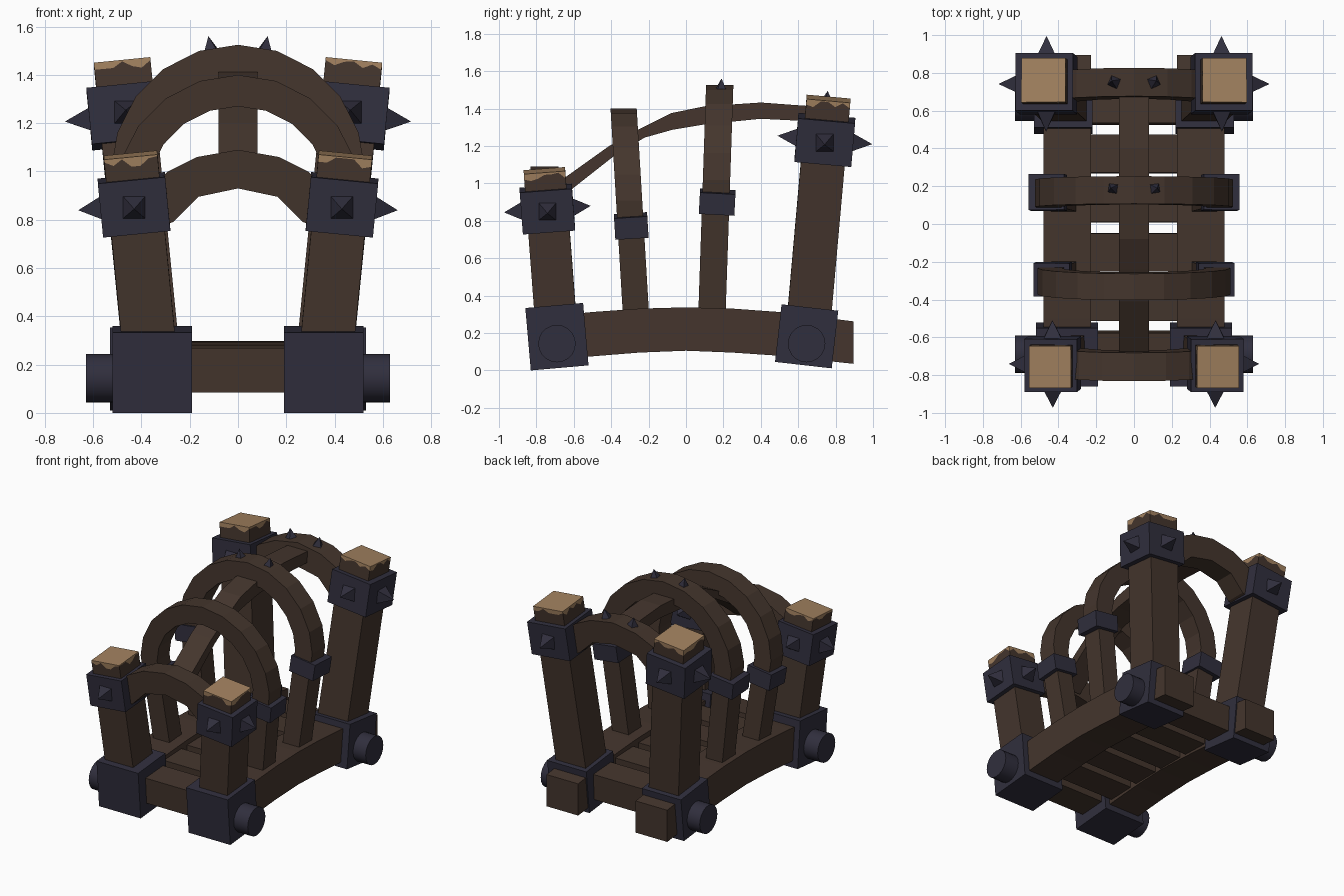
import bpy, bmesh, math, random
from mathutils import Vector, Matrix

if "Cube" in bpy.data.objects:
    bpy.data.objects.remove(bpy.data.objects["Cube"])

random.seed(4)


def material(name, rgb):
    m = bpy.data.materials.new(name)
    m.diffuse_color = (*rgb, 1)
    m.use_nodes = True
    m.node_tree.nodes["Principled BSDF"].inputs["Base Color"].default_value = m.diffuse_color
    return m


WOOD = material("dark_wood", (0.058, 0.036, 0.026))
IRON = material("dark_iron", (0.030, 0.028, 0.047))
CUT = material("cut_wood", (0.36, 0.22, 0.115))
UP = Vector((0, 0, 1))


def finish(name, bm, mats, matrix=Matrix()):
    bmesh.ops.recalc_face_normals(bm, faces=bm.faces)
    mesh = bpy.data.meshes.new(name)
    bm.to_mesh(mesh)
    bm.free()
    for m in mats:
        mesh.materials.append(m)
    ob = bpy.data.objects.new(name, mesh)
    ob.matrix_world = matrix
    bpy.context.collection.objects.link(ob)
    return ob


def box(name, center, size, mat, rot=Matrix()):
    bm = bmesh.new()
    bmesh.ops.create_cube(bm, size=1)
    bmesh.ops.scale(bm, vec=size, verts=bm.verts)
    return finish(name, bm, [mat], Matrix.Translation(center) @ rot)


def spike(name, base, direction, width, length):
    """Square pyramid standing on base and pointing along direction."""
    bm = bmesh.new()
    r = width / math.sqrt(2)
    bmesh.ops.create_cone(bm, cap_ends=True, segments=4, radius1=r, radius2=0, depth=length,
                          matrix=Matrix.Translation((0, 0, length / 2)) @ Matrix.Rotation(math.pi / 4, 4, 'Z'))
    rot = Vector(direction).to_track_quat('Z', 'Y').to_matrix().to_4x4()
    return finish(name, bm, [IRON], Matrix.Translation(base) @ rot)


def strip(name, outer, inner, width, place):
    """Bent beam: rings of four corners; place maps (u, z, w) to a point."""
    bm = bmesh.new()
    rings = []
    for (uo, zo), (ui, zi) in zip(outer, inner):
        rings.append([bm.verts.new(place(u, z, w)) for u, z, w in (
            (uo, zo, -width / 2), (uo, zo, width / 2), (ui, zi, width / 2), (ui, zi, -width / 2))])
    for a, b in zip(rings, rings[1:]):
        for i in range(4):
            j = (i + 1) % 4
            bm.faces.new((a[i], a[j], b[j], b[i]))
    bm.faces.new(rings[0])
    bm.faces.new(rings[-1])
    return finish(name, bm, [WOOD])


def arch(name, outer, inner, depth, y0, z0, slope):
    """Full arch across x from half lists running from the crown down."""
    def full(pts):
        return [(-x, z) for x, z in reversed(pts[1:])] + pts
    return strip(name, full(outer), full(inner), depth,
                 lambda u, z, w: (u, y0 + (z - z0) * slope + w, z))


def post(name, bottom, top, width):
    """Leaning post whose cut top has a ragged pale edge."""
    axis = top - bottom
    h, n = axis.length, width / 2
    rim, k = [], 6
    corners = [(-n, -n), (n, -n), (n, n), (-n, n)]
    for (ax, ay), (bx, by) in zip(corners, corners[1:] + corners[:1]):
        rim += [(ax + (bx - ax) * i / k, ay + (by - ay) * i / k) for i in range(k)]
    bm = bmesh.new()
    low = [bm.verts.new((x, y, 0)) for x, y in rim]
    mid = [bm.verts.new((x, y, h - random.choice((0.006, 0.012, 0.03, 0.04)))) for x, y in rim]
    high = [bm.verts.new((x, y, h)) for x, y in rim]
    for i in range(len(rim)):
        j = (i + 1) % len(rim)
        bm.faces.new((low[i], low[j], mid[j], mid[i]))
        bm.faces.new((mid[i], mid[j], high[j], high[i])).material_index = 1
    bm.faces.new(low)
    bm.faces.new(high).material_index = 1
    rot = UP.rotation_difference(axis).to_matrix().to_4x4()
    finish(name, bm, [WOOD, CUT], Matrix.Translation(bottom) @ rot)
    return rot


# Corner assemblies: foot block, axle stub, leaning post, spiked collar
CORNERS = [
    # label, block centre, block size, tilt, post bottom, post top, width, collar height, collar size, spike length
    ("front", (0.355, -0.69, 0.18), (0.33, 0.31, 0.335), 5, (0.365, -0.695, 0.25), (0.445, -0.757, 1.068),
     0.222, 0.862, (0.28, 0.28, 0.225), 0.095),
    ("back", (0.375, 0.645, 0.182), (0.31, 0.305, 0.31), -6.5, (0.36, 0.655, 0.25), (0.48, 0.762, 1.452),
     0.235, 1.232, (0.305, 0.305, 0.235), 0.105),
]
for s, side in ((-1, "left"), (1, "right")):
    for label, bc, bs, tilt, pb, pt, w, cz, cs, sl in CORNERS:
        tag = f"{label}_{side}"
        mx = Vector((s, 1, 1))
        box("foot_block_" + tag, Vector(bc) * mx, bs, IRON, Matrix.Rotation(math.radians(tilt), 4, 'X'))
        bm = bmesh.new()
        bmesh.ops.create_cone(bm, cap_ends=True, segments=20, radius1=0.1, radius2=0.1, depth=0.23)
        stub = finish("axle_stub_" + tag, bm, [IRON],
                      Matrix.Translation((s * 0.515, bc[1], 0.143)) @ Matrix.Rotation(math.pi / 2, 4, 'Y'))
        bpy.context.view_layer.objects.active = stub
        stub.select_set(True)
        bpy.ops.object.shade_smooth_by_angle()
        stub.select_set(False)
        bottom, top = Vector(pb) * mx, Vector(pt) * mx
        rot = post("post_" + tag, bottom, top, w)
        c = bottom.lerp(top, (cz - bottom.z) / (top.z - bottom.z))
        c.x += s * 0.006
        box("collar_" + tag, c, cs, IRON, rot)
        for i, d in enumerate(((s, 0, 0), (0, -1, 0), (0, 1, 0))):
            dv = (rot @ Vector(d)).normalized()
            spike(f"collar_spike_{i}_{tag}", c + dv * (cs[0] / 2 - 0.003), dv, 0.095, sl)

    # Curved side rail
    ys = (-0.72, -0.5, -0.25, 0, 0.25, 0.5, 0.895)
    strip("side_rail_" + side, list(zip(ys, (0.29, 0.312, 0.33, 0.337, 0.33, 0.312, 0.262))),
          list(zip(ys, (0.055, 0.075, 0.095, 0.105, 0.095, 0.078, 0.035))), 0.25,
          lambda u, z, w, s=s: (s * 0.353 + w, u, z))

    # Iron bands where the hoops meet their legs
    box("front_band_" + side, (s * 0.43, -0.293, 0.772), (0.19, 0.178, 0.115), IRON,
        Matrix.Rotation(math.radians(3.5), 4, 'X') @ Matrix.Rotation(math.radians(s * 7), 4, 'Y'))
    box("back_band_" + side, (s * 0.457, 0.167, 0.9), (0.19, 0.19, 0.115), IRON,
        Matrix.Rotation(math.radians(-3), 4, 'X') @ Matrix.Rotation(math.radians(s * 7), 4, 'Y'))

    # Small spikes on top of the two rear arches
    spike("hoop_spike_" + side, (s * 0.11, 0.188, 1.497), (s * 0.2, 0.03, 1), 0.055, 0.065)
    spike("arch_spike_" + side, (s * 0.105, 0.752, 1.43), (s * 0.2, 0.09, 1), 0.055, 0.065)

# Floor slats
for i in range(6):
    y = -0.67 + 0.26 * i
    drop = 0.05 * y * y
    box(f"floor_slat_{i + 1}", (0, y, 0.205 - drop), (0.6, 0.2, 0.185), WOOD,
        Matrix.Rotation(-0.1 * y, 4, 'X'))


# Tall hoops with straight splayed legs
def hoop(name, centre_z, R, r, depth, y0, z0, slope):
    angles = [math.radians(a) for a in (0, 18, 36, 54, 72, 88)]
    outer = [(R * math.sin(a), centre_z + R * math.cos(a)) for a in angles]
    inner = [(r * math.sin(a), centre_z + r * math.cos(a)) for a in angles]
    arch(name, outer + [(0.43, 0.28)], inner + [(0.30, 0.28)], depth, y0, z0, slope)


hoop("front_hoop", 0.89, 0.51, 0.38, 0.14, -0.27, 0.34, -0.06)
hoop("back_hoop", 1.0, 0.525, 0.39, 0.146, 0.14, 0.34, 0.034)

# Low arches joining the collars
out = [(0, 1.09), (0.17, 1.06), (0.29, 1.0), (0.38, 0.92)]
inn = [(0, 0.93), (0.165, 0.895), (0.27, 0.79), (0.33, 0.77)]
arch("front_arch", out, inn, 0.15, -0.75, 1.0, -0.08)
arch("back_arch", [(x * 1.05, z + 0.36) for x, z in out], [(x * 1.05, z + 0.36) for x, z in inn],
     0.15, 0.743, 1.35, 0.09)

# Curved roof spine
ys = (-0.69, -0.41, -0.24, -0.08, 0.1, 0.4, 0.7)
strip("roof_spine", list(zip(ys, (1.0, 1.2, 1.295, 1.375, 1.412, 1.432, 1.41))),
      list(zip((-0.66, -0.38, -0.22, -0.07, 0.1, 0.4, 0.7), (0.93, 1.15, 1.245, 1.287, 1.315, 1.345, 1.33))),
      0.16, lambda u, z, w: (w, u, z))
